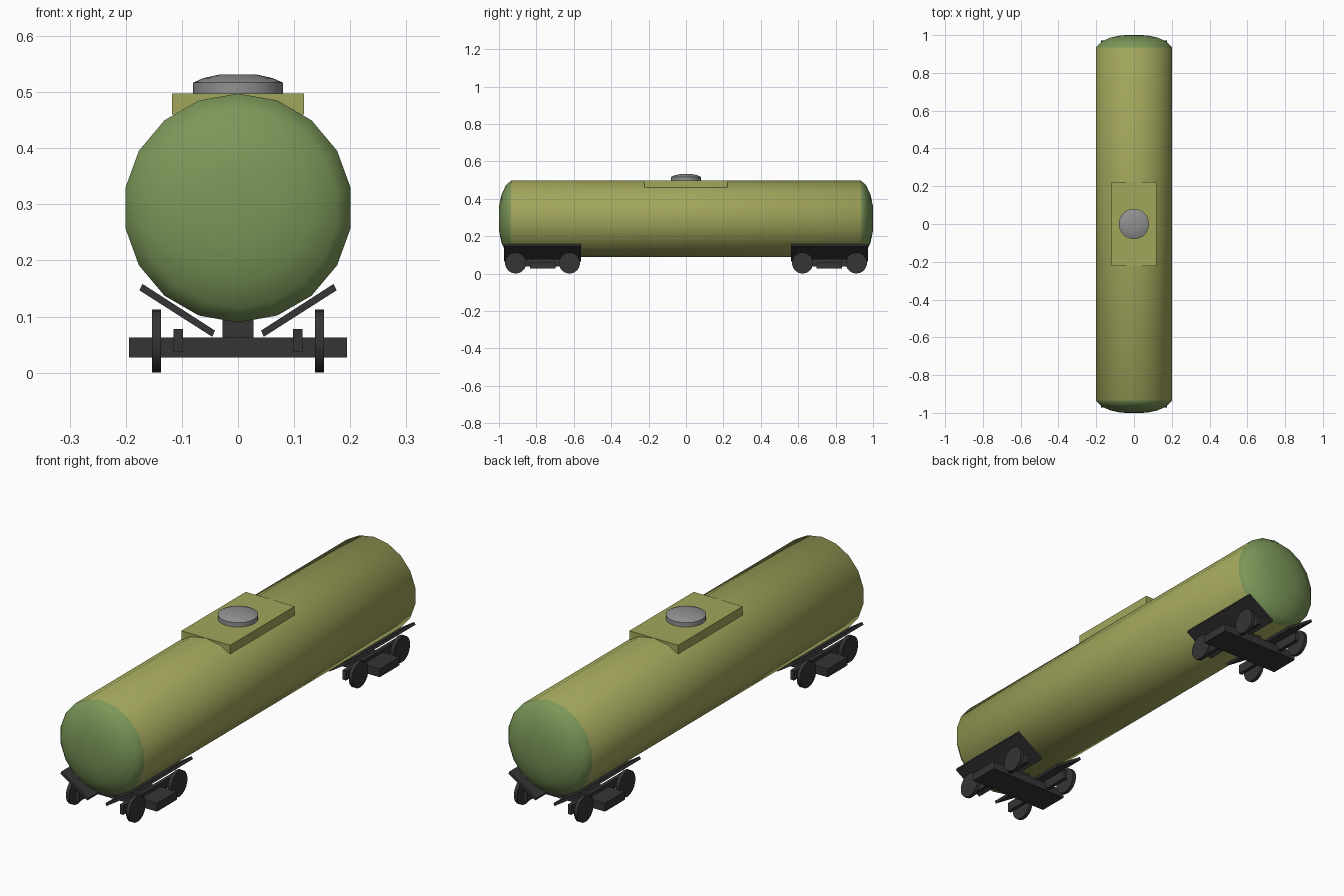
import bpy, bmesh, math
from mathutils import Vector

if "Cube" in bpy.data.objects:
    bpy.data.objects.remove(bpy.data.objects["Cube"])


def material(name, rgb):
    m = bpy.data.materials.new(name)
    m.diffuse_color = (*rgb, 1)
    m.use_nodes = True
    m.node_tree.nodes["Principled BSDF"].inputs["Base Color"].default_value = m.diffuse_color
    return m


OLIVE = material("olive_yellow", (0.36, 0.38, 0.105))
GREEN = material("leaf_green", (0.20, 0.31, 0.10))
GREY = material("hatch_grey", (0.28, 0.28, 0.28))
DARK = material("dark_iron", (0.035, 0.035, 0.035))


def finish(name, bm, mats, smooth_angle=None):
    bmesh.ops.recalc_face_normals(bm, faces=bm.faces)
    me = bpy.data.meshes.new(name)
    bm.to_mesh(me)
    bm.free()
    for m in mats:
        me.materials.append(m)
    if smooth_angle:
        me.polygons.foreach_set("use_smooth", [True] * len(me.polygons))
        me.set_sharp_from_angle(angle=math.radians(smooth_angle))
    ob = bpy.data.objects.new(name, me)
    bpy.context.collection.objects.link(ob)
    return ob


def lathe(name, profile, sides, axis, centre, mats, smooth_angle, rule=None):
    """Revolve (radius, distance) points around the x, y or z axis."""
    bm = bmesh.new()
    c = Vector(centre)
    rings = []
    for r, t in profile:
        ring = []
        for i in range(sides):
            a = 2 * math.pi * i / sides
            u, v = r * math.sin(a), r * math.cos(a)
            p = {"x": (t, u, v), "y": (u, t, v), "z": (u, v, t)}[axis]
            ring.append(bm.verts.new(c + Vector(p)))
        rings.append(ring)
    for a, b in zip(rings, rings[1:]):
        for i in range(sides):
            j = (i + 1) % sides
            bm.faces.new((a[i], a[j], b[j], b[i]))
    bm.faces.new(rings[0])
    bm.faces.new(rings[-1])
    if rule:
        for f in bm.faces:
            f.material_index = rule(f.calc_center_median())
    return finish(name, bm, mats, smooth_angle)


def prism(name, section, y0, y1, mat):
    """Extrude an x-z outline along y."""
    bm = bmesh.new()
    f = bm.faces.new([bm.verts.new((x, y0, z)) for x, z in section])
    ext = bmesh.ops.extrude_face_region(bm, geom=[f])
    verts = [e for e in ext["geom"] if isinstance(e, bmesh.types.BMVert)]
    bmesh.ops.translate(bm, verts=verts, vec=(0, y1 - y0, 0))
    return finish(name, bm, [mat])


def box(name, x0, x1, y0, y1, z0, z1, mat):
    return prism(name, [(x0, z0), (x1, z0), (x1, z1), (x0, z1)], y0, y1, mat)


# Tank barrel with domed green ends
end = [(0.204, 0.935), (0.178, 0.963), (0.13, 0.986), (0.07, 0.999), (0.01, 1.0)]
profile = [(r, -t) for r, t in reversed(end)] + end
lathe("tank", profile, 18, "y", (0, 0, 0.2935), [OLIVE, GREEN], 50,
      lambda p: 1 if abs(p.y) > 0.93 else 0)

# Walkway platform and filler hatch
box("top_platform", -0.118, 0.118, -0.222, 0.222, 0.46, 0.498, OLIVE)
lathe("filler_hatch", [(0.08, 0.48), (0.08, 0.517), (0.062, 0.525), (0.035, 0.531)],
      20, "z", (0, 0, 0), [GREY], 35)

# Two bogies
for end_name, yc in (("front", -0.767), ("rear", 0.767)):
    box(end_name + "_bolster", -0.194, 0.194, yc - 0.068, yc + 0.068, 0.027, 0.063, DARK)
    box(end_name + "_pivot", -0.028, 0.028, yc - 0.04, yc + 0.04, 0.06, 0.11, DARK)
    for side, s in (("left", -1), ("right", 1)):
        tag = end_name + "_" + side
        # Longitudinal frame bar inside the wheels
        box(tag + "_frame_bar", *sorted((s * 0.098, s * 0.115)),
            yc - 0.187, yc + 0.187, 0.037, 0.078, DARK)
        # Slanted saddle plate under the tank
        plate = [(0.170, 0.158), (0.176, 0.147), (0.046, 0.064), (0.041, 0.075)]
        prism(tag + "_saddle_plate", [(s * x, z) for x, z in plate],
              yc - 0.205, yc + 0.205, DARK)
        # Wheels
        for n, dy in ((1, -0.144), (2, 0.144)):
            lathe(f"{tag}_wheel_{n}", [(0.0565, -0.008), (0.0565, 0.008)], 18, "x",
                  (s * 0.145, yc + dy, 0.0565), [DARK], 35)
